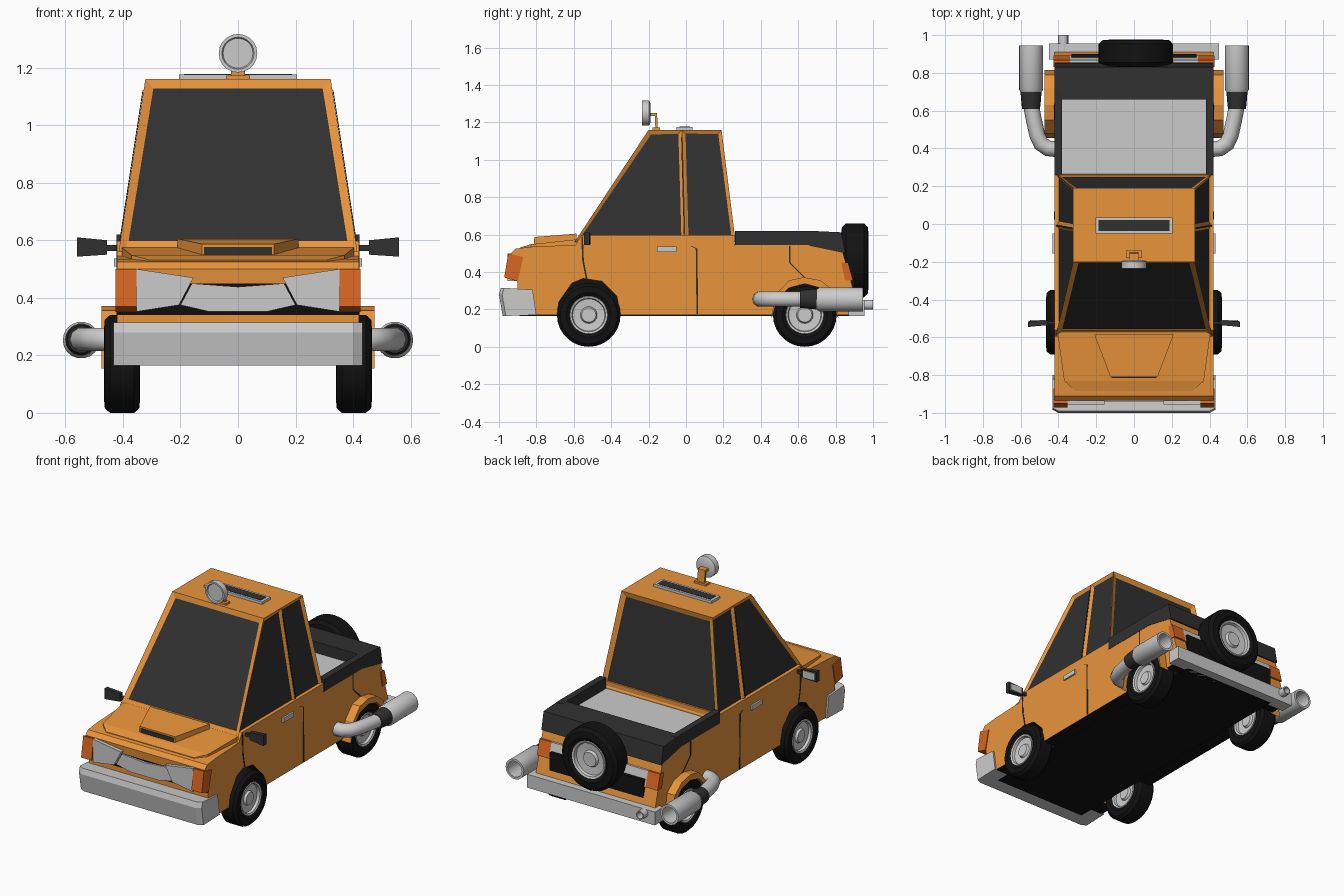
import bpy, bmesh, math
from mathutils import Vector

if "Cube" in bpy.data.objects:
    bpy.data.objects.remove(bpy.data.objects["Cube"])


def material(name, rgb):
    m = bpy.data.materials.new(name)
    m.diffuse_color = (*rgb, 1)
    m.use_nodes = True
    m.node_tree.nodes["Principled BSDF"].inputs["Base Color"].default_value = m.diffuse_color
    return m


ORANGE = material("orange_paint", (0.82, 0.3, 0.045))
DARK = material("dark_trim", (0.03, 0.03, 0.03))
RUBBER = material("black_rubber", (0.006, 0.006, 0.006))
LAMP = material("orange_lamp", (0.68, 0.13, 0.015))


def finish(name, bm, mats, mirror=False, smooth=False):
    bmesh.ops.recalc_face_normals(bm, faces=bm.faces)
    me = bpy.data.meshes.new(name)
    bm.to_mesh(me)
    bm.free()
    for m in mats:
        if m:
            me.materials.append(m)
    if smooth:
        me.shade_smooth()
        me.set_sharp_from_angle(angle=math.radians(35))
    ob = bpy.data.objects.new(name, me)
    bpy.context.collection.objects.link(ob)
    if mirror:
        ob.modifiers.new("Mirror", 'MIRROR')
    return ob


def loft_bm(rings, closed=False):
    bm = bmesh.new()
    vs = [[bm.verts.new(p) for p in r] for r in rings]
    n = len(vs[0])
    pairs = list(zip(vs, vs[1:])) + ([(vs[-1], vs[0])] if closed else [])
    for a, b in pairs:
        for i in range(n):
            j = (i + 1) % n
            bm.faces.new((a[i], a[j], b[j], b[i]))
    if not closed:
        bm.faces.new(vs[0])
        bm.faces.new(vs[-1])
    return bm


def loft(name, rings, mat=None, mirror=False):
    return finish(name, loft_bm(rings), [mat], mirror)


def ring(pts, axis, t):
    return [{'x': (t, u, v), 'y': (u, t, v), 'z': (u, v, t)}[axis] for u, v in pts]


def prism(name, pts, axis, a, b, mat=None, mirror=False):
    return loft(name, [ring(pts, axis, a), ring(pts, axis, b)], mat, mirror)


def box(name, x, y, z, mat=None, mirror=False):
    return prism(name, [(x[0], y[0]), (x[1], y[0]), (x[1], y[1]), (x[0], y[1])],
                 'z', z[0], z[1], mat, mirror)


def lathe(name, prof, axis, center, mat=None, mirror=False, closed=False, scale=1, seg=28):
    # prof holds (position along axis, radius)
    rings = []
    for t, r in prof:
        r = max(r, 0.001) * scale
        circle = [(r * math.cos(2 * math.pi * k / seg), r * math.sin(2 * math.pi * k / seg))
                  for k in range(seg)]
        rings.append([Vector(p) + Vector(center) for p in ring(circle, axis, t * scale)])
    return finish(name, loft_bm(rings, closed), [mat], mirror, True)


# Lower body with wheel arches; downward faces are black
front_arch = [(-.69, .17), (-.68, .24), (-.61, .34), (-.55, .365), (-.45, .35), (-.37, .27), (-.35, .17)]
rear_arch = [(.465, .17), (.49, .25), (.56, .33), (.64, .355), (.72, .33), (.79, .25), (.81, .17)]
profile = [(-.90, .17)] + front_arch + rear_arch + [
    (.91, .17), (.91, .25), (.84, .5), (.82, .545), (.26, .545), (.26, .597), (-.56, .597),
    (-.59, .545), (-.82, .535), (-.91, .525), (-.935, .50), (-.93, .45), (-.90, .34)]
bm = loft_bm([ring(profile, 'x', -.42), ring(profile, 'x', .42)])
bmesh.ops.recalc_face_normals(bm, faces=bm.faces)
for f in bm.faces:
    f.normal_update()
    if f.normal.z < -.25:
        f.material_index = 1
finish("body", bm, [ORANGE, RUBBER])
box("underbody", (-.33, .33), (-.89, .9), (.165, .4), RUBBER)

# Cabin: tapered box whose window faces are inset and pushed in
bm = bmesh.new()
def side(s):
    low = [bm.verts.new((s * .415, y, .56)) for y in (-.596, -.005, .265)]
    top = [bm.verts.new((s * .322, y, 1.16)) for y in (-.2, -.022, .19)]
    return low, top
(l0, t0), (l1, t1) = side(-1), side(1)
sides = [bm.faces.new((l[i], l[i + 1], t[i + 1], t[i]))
         for l, t in ((l0, t0), (l1, t1)) for i in (0, 1)]
ends = [bm.faces.new((l0[i], l1[i], t1[i], t0[i])) for i in (0, 2)]
for i in (0, 1):
    bm.faces.new((t0[i], t0[i + 1], t1[i + 1], t1[i]))
    bm.faces.new((l0[i], l0[i + 1], l1[i + 1], l1[i]))
bmesh.ops.recalc_face_normals(bm, faces=bm.faces)
for group, width in ((sides, .027), (ends, .042)):
    bmesh.ops.inset_individual(bm, faces=group, thickness=width, depth=-.012)
    for f in group:
        f.material_index = 1
finish("cabin", bm, [ORANGE, DARK])
prism("pillar_gap", [(-.012, .6), (-.006, .6), (-.02, 1.12), (-.026, 1.12)], 'x', 0, .001, DARK).hide_render = True
bpy.data.objects.remove(bpy.data.objects["pillar_gap"])
loft("pillar_gap", [[(.409, -.012, .6), (.409, -.004, .6), (.329, -.018, 1.12), (.329, -.026, 1.12)],
                    [(.412, -.012, .6), (.412, -.004, .6), (.332, -.018, 1.12), (.332, -.026, 1.12)]],
     DARK, True)

# Hood panel and scoop
def slab(y, x, z0, z1):
    return [(-x, y, z0), (x, y, z0), (x, y, z1), (-x, y, z1)]
loft("hood", [slab(-.885, .31, .51, .532), slab(-.83, .37, .51, .548), slab(-.575, .405, .52, .575)], ORANGE)
loft("hood_scoop", [slab(-.81, .125, .53, .587), slab(-.585, .21, .54, .605)], ORANGE)
box("scoop_slot", (-.118, .118), (-.814, -.8), (.551, .577), DARK)

# Front lamps, grille and bumper
prism("headlight", [(.155, .47), (.352, .5), (.352, .352), (.205, .375)], 'y', -.955, -.89, None, True)
prism("grille", [(-.16, .45), (0, .438), (.16, .45), (.2, .375), (.1, .352), (-.1, .352), (-.2, .375)],
      'y', -.94, -.89)
prism("front_signal", [(-.95, .5), (-.87, .48), (-.9, .35), (-.972, .37)], 'x', .352, .425, LAMP, True)
bumper = [(-.80, .17), (-.975, .165), (-.995, .28), (-.985, .315), (-.82, .305)]
loft("front_bumper", [ring([(y + .012 if y < -.9 else y, z) for y, z in bumper], 'x', -.432),
                      ring([(y - .005, z) for y, z in bumper], 'x', -.40),
                      ring([(y - .005, z) for y, z in bumper], 'x', .40),
                      ring([(y + .012 if y < -.9 else y, z) for y, z in bumper], 'x', .432)])

# Cargo bed: floor, side rails and tailgate top
box("bed_floor", (-.39, .39), (.25, .68), (.53, .55))
box("bed_rail", (.38, .422), (.262, .70), (.543, .62), DARK, True)
prism("tailgate", [(.66, .62), (.83, .612), (.852, .5), (.66, .54)], 'x', -.422, .422, DARK)

# Tail lamps on the sloping rear
def tail(name, x0, x1, mat):
    prism(name, [(.83, .45), (.867, .45), (.893, .355), (.85, .355)], 'x', x0, x1, mat, True)
tail("tail_signal", .34, .425, LAMP)
tail("reverse_lamp", .17, .34, None)
box("rear_bumper", (-.45, .45), (.87, .955), (.165, .25))
lathe("tailpipe", [(.90, .027), (1, .027), (1, .02), (.94, .02), (.94, 0)], 'y', (-.375, 0, .225), seg=14)

# Rear fender flares
outer = [(.455, .155), (.48, .28), (.55, .355), (.63, .372), (.72, .355), (.79, .30), (.815, .155)]
inner = [(.635 - .172 * math.cos(a), .165 + .172 * math.sin(a))
         for a in [math.pi * k / 6 for k in range(7)]]
rings = []
for o, i in zip(outer, inner):
    rings.append([(.41, *o), (.475, *o), (.475, *i), (.41, *i)])
loft("fender_flare", rings, ORANGE, True)

# Wheels and spare
TYRE = [(.05, .1), (.063, .12), (.06, .153), (.042, .17), (-.042, .17), (-.06, .153), (-.063, .12), (-.05, .1)]
half = [(.045, .106), (.056, .1), (.052, .09), (.036, .086), (.032, .045), (.046, .038), (.046, 0)]
RIM = [(-t, r) for t, r in reversed(half)] + half
def wheel(name, axis, center, mirror, scale=1):
    lathe(name + "_tyre", TYRE, axis, center, RUBBER, mirror, True, scale)
    lathe(name + "_rim", RIM, axis, center, None, mirror, False, scale)
wheel("front_wheel", 'x', (.403, -.52, .17), True)
wheel("rear_wheel", 'x', (.403, .635, .17), True)
wheel("spare_wheel", 'y', (.01, .903, .462), False, 1.16)

# Side exhausts: bent pipe, dark collar, open muffler
cu = bpy.data.curves.new("exhaust_pipe", 'CURVE')
cu.dimensions = '3D'
cu.bevel_depth = .042
cu.bevel_resolution = 3
path = [(.40, .395), (.455, .40), (.492, .425), (.512, .47), (.53, .55), (.545, .63)]
sp = cu.splines.new('POLY')
sp.points.add(len(path) - 1)
for p, (x, y) in zip(sp.points, path):
    p.co = (x, y, .255, 1)
pipe = bpy.data.objects.new("exhaust_pipe", cu)
bpy.context.collection.objects.link(pipe)
pipe.modifiers.new("Mirror", 'MIRROR')
lathe("exhaust_collar", [(.61, .047), (.63, .05), (.70, .056)], 'y', (.545, 0, .255), DARK, True, seg=18)
lathe("muffler", [(.69, .05), (.712, .064), (.945, .064), (.945, .05), (.8, .05), (.8, 0)],
      'y', (.545, 0, .253), None, True, seg=18)

# Roof vent and spotlight
box("roof_vent", (-.205, .205), (-.05, .035), (1.15, 1.176))
box("vent_slot", (-.187, .187), (-.036, .021), (1.16, 1.178), DARK)
lathe("spotlight", [(-.228, 0), (-.228, .052), (-.236, .056), (-.236, .067), (-.198, .067), (-.19, .05), (-.19, 0)],
      'y', (0, 0, 1.25), seg=20)
prism("spotlight_bracket", [(-.2, 1.25), (-.155, 1.25), (-.15, 1.155), (-.163, 1.155), (-.167, 1.235), (-.2, 1.235)],
      'x', -.025, .025, ORANGE)
box("bracket_foot", (-.042, .042), (-.18, -.14), (1.155, 1.172), ORANGE)

# Wing mirrors, door handles and panel gaps
loft("wing_mirror", [ring([(-.535, .55), (-.51, .55), (-.51, .6), (-.535, .6)], 'x', .455),
                     ring([(-.545, .543), (-.515, .543), (-.515, .61), (-.545, .61)], 'x', .56)], DARK, True)
box("mirror_glass", (.468, .55), (-.53, -.507), (.555, .598), None, True)
box("mirror_arm", (.40, .46), (-.53, -.515), (.563, .583), DARK, True)
box("door_handle", (.41, .431), (-.155, -.05), (.508, .537), None, True)
def gap(name, pts, w=.009):
    rings = [[(.41, y, z), (.4225, y, z), (.4225, y + w, z), (.41, y + w, z)] for y, z in pts]
    loft(name, rings, DARK, True)
gap("front_door_gap", [(-.56, .59), (-.555, .46), (-.535, .36)])
gap("rear_door_gap", [(.025, .538), (.052, .525), (.056, .175)])
gap("bed_gap", [(.55, .54), (.55, .45), (.63, .37)])
